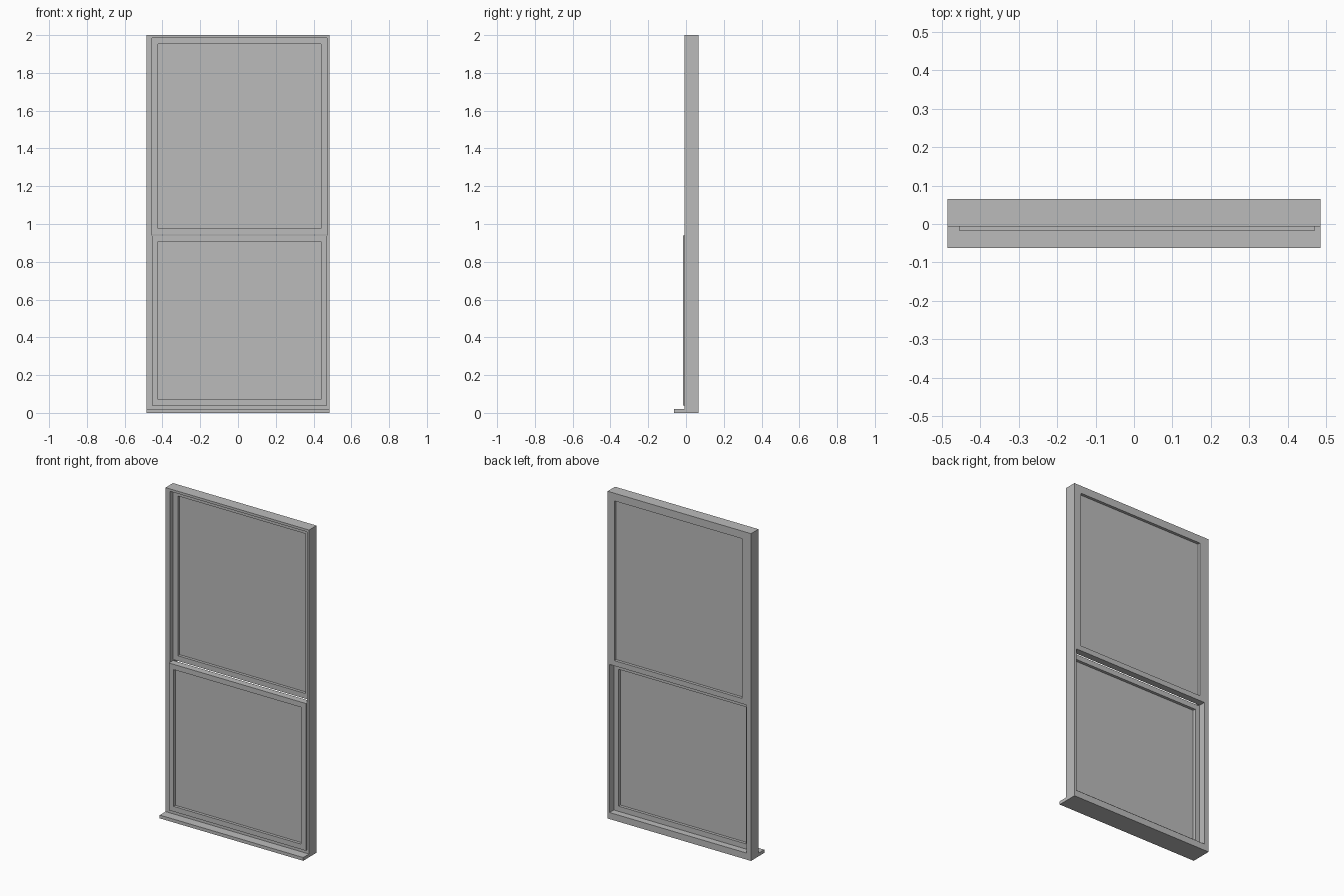
import bpy, bmesh

if "Cube" in bpy.data.objects:
    bpy.data.objects.remove(bpy.data.objects["Cube"])

grey = bpy.data.materials.new("window_grey")
grey.diffuse_color = (0.5, 0.5, 0.5, 1)
grey.use_nodes = True
grey.node_tree.nodes["Principled BSDF"].inputs["Base Color"].default_value = grey.diffuse_color


def finish(name, bm):
    bmesh.ops.recalc_face_normals(bm, faces=bm.faces)
    mesh = bpy.data.meshes.new(name)
    bm.to_mesh(mesh)
    bm.free()
    mesh.materials.append(grey)
    ob = bpy.data.objects.new(name, mesh)
    bpy.context.collection.objects.link(ob)
    return ob


def box(name, x, y, z):
    """Block given by (low, high) ranges on each axis."""
    bm = bmesh.new()
    bmesh.ops.create_cube(bm, size=1)
    for v in bm.verts:
        v.co = [r[0] if c < 0 else r[1] for c, r in zip(v.co, (x, y, z))]
    return finish(name, bm)


def ring(name, outer, inner, y):
    """Rectangular border; outer and inner are (x0, x1, z0, z1)."""
    bm = bmesh.new()

    def loop(r, depth):
        x0, x1, z0, z1 = r
        return [bm.verts.new((a, depth, b))
                for a, b in ((x0, z0), (x1, z0), (x1, z1), (x0, z1))]

    loops = [loop(outer, y[0]), loop(inner, y[0]), loop(inner, y[1]), loop(outer, y[1])]
    for k in range(4):
        a, b = loops[k], loops[(k + 1) % 4]
        for i in range(4):
            j = (i + 1) % 4
            bm.faces.new((a[i], a[j], b[j], b[i]))
    return finish(name, bm)


# Fixed outer frame and projecting sill
LEFT, RIGHT = -0.455, 0.471
FRONT, MID, BACK = -0.017, 0.024, 0.065
ring("frame", (-0.485, 0.485, 0, 2), (LEFT, RIGHT, 0.04, 1.985), (-0.007, BACK))
box("sill", (-0.485, 0.485), (-0.063, -0.007), (0, 0.02))

# Two sliding sashes, each with a thin pane in the middle of its depth
RAIL = 0.032
for name, z0, z1, y in (("lower", 0.04, 0.94, (FRONT, MID)),
                        ("upper", 0.945, 1.985, (MID, BACK))):
    opening = (LEFT + RAIL, RIGHT - RAIL, z0 + RAIL, z1 - RAIL)
    ring(name + "_sash", (LEFT, RIGHT, z0, z1), opening, y)
    mid = sum(y) / 2
    box(name + "_pane", opening[:2], (mid - 0.003, mid + 0.003), opening[2:])
